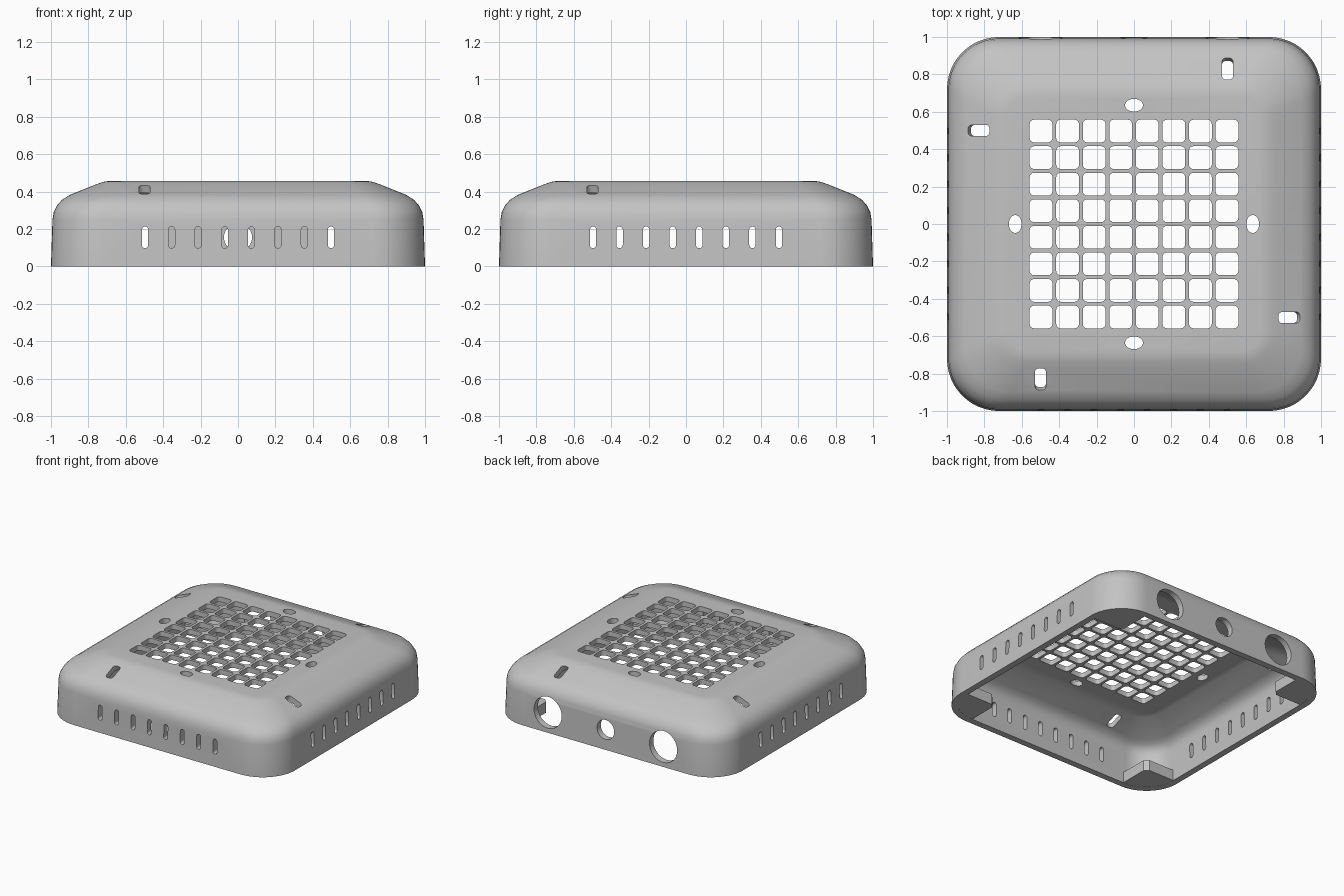
import bpy, bmesh, math
from mathutils import Matrix, Vector

if "Cube" in bpy.data.objects:
    bpy.data.objects.remove(bpy.data.objects["Cube"])

grey = bpy.data.materials.new("plain grey")
grey.use_nodes = True
grey.diffuse_color = (0.55, 0.55, 0.55, 1)
grey.node_tree.nodes["Principled BSDF"].inputs["Base Color"].default_value = (0.55, 0.55, 0.55, 1)


def rounded(hx, hy, r, n=6):
    """Outline of a rectangle with rounded corners, given half sizes."""
    pts = []
    for i, (sx, sy) in enumerate([(1, 1), (-1, 1), (-1, -1), (1, -1)]):
        for k in range(n + 1):
            a = math.pi / 2 * (i + k / n)
            pts.append((sx * (hx - r) + r * math.cos(a), sy * (hy - r) + r * math.sin(a)))
    return pts


def loft(bm, rings):
    """Closed solid through a stack of rings with equal point counts."""
    loops = [[bm.verts.new(p) for p in ring] for ring in rings]
    n = len(loops[0])
    for a, b in zip(loops, loops[1:]):
        for i in range(n):
            bm.faces.new((a[i], a[(i + 1) % n], b[(i + 1) % n], b[i]))
    bm.faces.new(loops[0][::-1])
    bm.faces.new(loops[-1])


def prism(bm, outline, depth, matrix):
    """Straight solid with the outline, along the local z axis of matrix."""
    loft(bm, [[matrix @ Vector((x, y, z)) for x, y in outline] for z in (-depth / 2, depth / 2)])


def finish(bm, name):
    bmesh.ops.remove_doubles(bm, verts=bm.verts, dist=1e-5)
    bmesh.ops.recalc_face_normals(bm, faces=bm.faces)
    mesh = bpy.data.meshes.new(name)
    bm.to_mesh(mesh)
    bm.free()
    mesh.materials.append(grey)
    obj = bpy.data.objects.new(name, mesh)
    bpy.context.collection.objects.link(obj)
    return obj


def dome(name, profile, n):
    """Rounded square solid; profile rows are half size, height, corner radius."""
    bm = bmesh.new()
    loft(bm, [[(x, y, z) for x, y in rounded(h, h, r, n)] for h, z, r in profile])
    return finish(bm, name)


# Outer body and the hollow that leaves a thin wall
shell = dome("cover_shell", [
    (1.0, 0, .28), (.992, .25, .275), (.985, .29, .27), (.968, .325, .265),
    (.942, .355, .26), (.90, .382, .25), (.76, .438, .17), (.735, .447, .15),
    (.71, .454, .13), (.68, .457, .11)], 12)
hollow = dome("hollow_cutter", [
    (.951, -.05, .23), (.946, .25, .225), (.941, .28, .225), (.93, .303, .22),
    (.914, .322, .22), (.884, .342, .21), (.744, .398, .15), (.72, .407, .135),
    (.7, .414, .12), (.67, .417, .1)], 12)

# All openings
bm = bmesh.new()
steps = [(i - 3.5) * .142 for i in range(8)]
for x in steps:
    for y in steps:
        prism(bm, rounded(.061, .061, .024, 4), .4, Matrix.Translation((x, y, .45)))
slope = Matrix.Rotation(math.radians(22), 4, 'X')
for quarter in range(4):
    turn = Matrix.Rotation(quarter * math.pi / 2, 4, 'Z')
    # oval hole in the lid, long slot square to the slope
    oval = [(x * .048, y * .034) for x, y in rounded(1, 1, 1, 6)]
    prism(bm, oval, .3, turn @ Matrix.Translation((0, -.635, .45)))
    prism(bm, rounded(.03, .062, .022, 4), .2, turn @ Matrix.Translation((-.5, -.83, .41)) @ slope)
    # side wall: vents on three sides, round ports at the back
    wall = turn @ Matrix.Translation((0, -.95, .155)) @ Matrix.Rotation(math.pi / 2, 4, 'X')
    if quarter != 2:
        for x in steps:
            prism(bm, rounded(.017, .058, .017, 4), .3, wall @ Matrix.Translation((x, 0, 0)))
    else:
        for x, r in ((-.5, .12), (0, .075), (.5, .12)):
            prism(bm, rounded(r, r, r, 10), .3, wall @ Matrix.Translation((x, 0, 0)))
openings = finish(bm, "opening_cutter")

for cutter in (hollow, openings):
    mod = shell.modifiers.new("cut", 'BOOLEAN')
    mod.operation = 'DIFFERENCE'
    mod.solver = 'EXACT'
    mod.object = cutter
    bpy.context.view_layer.objects.active = shell
    bpy.ops.object.modifier_apply(modifier=mod.name)
for cutter in (hollow, openings):
    bpy.data.objects.remove(cutter)

bpy.ops.object.select_all(action='DESELECT')
shell.select_set(True)
bpy.ops.object.shade_smooth_by_angle(angle=math.radians(30))

# Mounting tabs inside the bottom corners, rounded outside to follow the wall
arc = [(x, y) for x, y in rounded(.96, .96, .24, 6) if x > .7 and y > .7]
tab = [(.7, .73), (.73, .7), (.96, .7)] + arc + [(.7, .96)]
bm = bmesh.new()
for sx in (-1, 1):
    for sy in (-1, 1):
        prism(bm, [(x * sx, y * sy) for x, y in tab], .084, Matrix.Translation((0, 0, .043)))
finish(bm, "corner_tabs")
